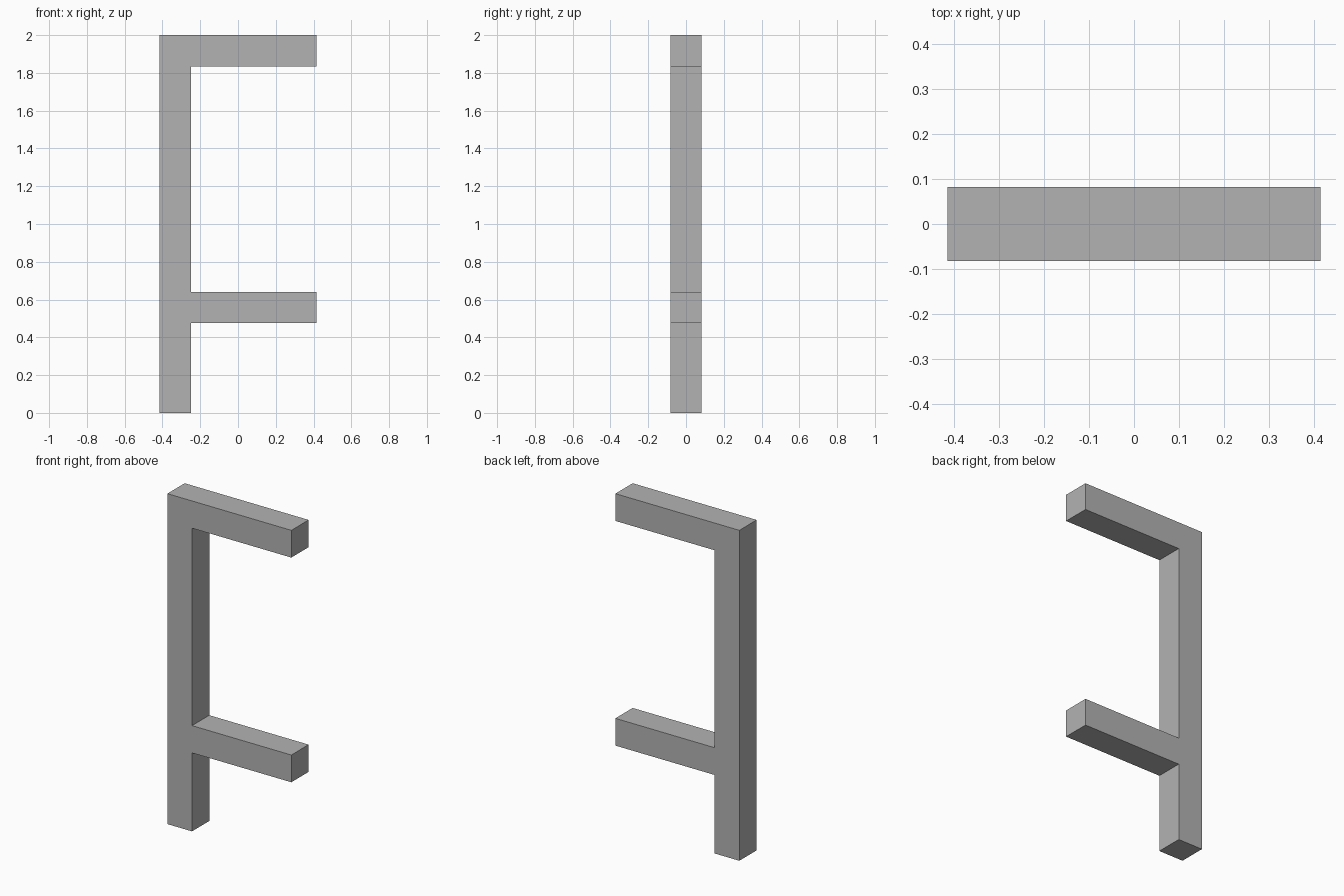
import bpy
import bmesh
from mathutils import Vector

cube = bpy.data.objects.get("Cube")
if cube:
    bpy.data.objects.remove(cube, do_unlink=True)

# Plain grey material
grey = bpy.data.materials.new("plain grey")
grey.use_nodes = True
colour = (0.45, 0.45, 0.45, 1)
grey.diffuse_color = colour
grey.node_tree.nodes["Principled BSDF"].inputs["Base Color"].default_value = colour

# Square bar section and overall layout
half_width = 0.415
thickness = 0.165
height = 2.0
left, right = -half_width, half_width
inner = left + thickness
arm_bottom = 0.475
arm_top = arm_bottom + thickness

# Outline of the post with its two arms, in the XZ plane
outline = [
    (left, 0), (inner, 0),
    (inner, arm_bottom), (right, arm_bottom),
    (right, arm_top), (inner, arm_top),
    (inner, height - thickness), (right, height - thickness),
    (right, height), (left, height),
]

# Extrude the outline to the bar depth
bm = bmesh.new()
front = bm.faces.new([bm.verts.new((x, -thickness / 2, z)) for x, z in outline])
extruded = bmesh.ops.extrude_face_region(bm, geom=[front], use_keep_orig=True)
back = [v for v in extruded["geom"] if isinstance(v, bmesh.types.BMVert)]
bmesh.ops.translate(bm, verts=back, vec=Vector((0, thickness, 0)))
bmesh.ops.recalc_face_normals(bm, faces=bm.faces)

mesh = bpy.data.meshes.new("post_with_arms")
bm.to_mesh(mesh)
bm.free()
mesh.materials.append(grey)
bpy.context.collection.objects.link(bpy.data.objects.new("post_with_arms", mesh))
